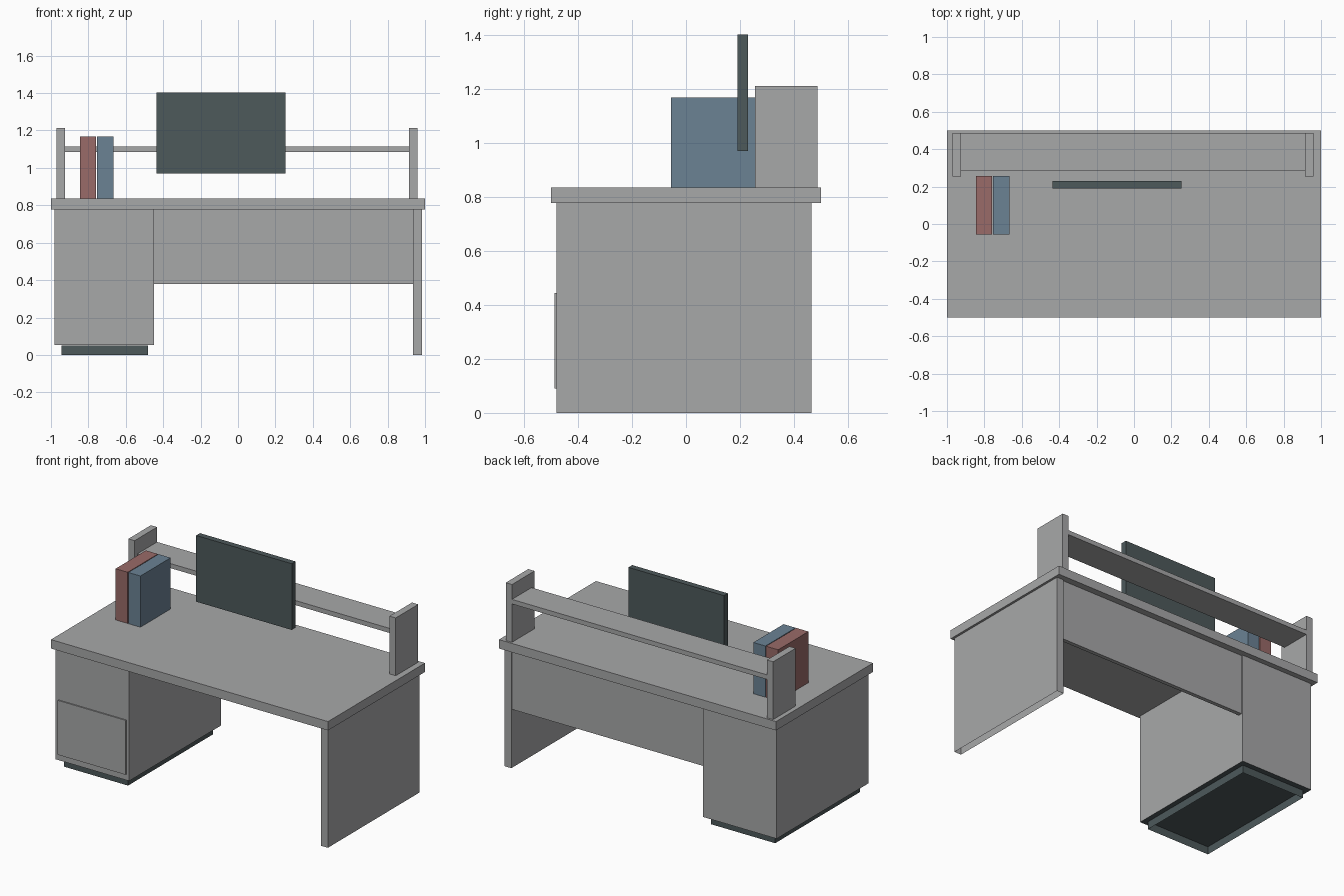
import bpy
import bmesh

default = bpy.data.objects.get("Cube")
if default:
    bpy.data.objects.remove(default, do_unlink=True)


def material(name, rgb):
    m = bpy.data.materials.new(name)
    m.use_nodes = True
    m.diffuse_color = (*rgb, 1)
    m.node_tree.nodes["Principled BSDF"].inputs["Base Color"].default_value = (*rgb, 1)
    return m


grey = material("laminate grey", (0.39, 0.393, 0.397))
dark = material("dark slate", (0.075, 0.1, 0.105))
blue = material("book blue", (0.147, 0.223, 0.296))
red = material("book red", (0.32, 0.145, 0.138))


def box(name, mat, x, y, z, open_bottom=False, bottom_mat=None):
    """Box from (min, max) ranges, optionally with an open or recoloured underside."""
    bm = bmesh.new()
    bmesh.ops.create_cube(bm, size=1)
    for v in bm.verts:
        v.co = [r[0] if c < 0 else r[1] for c, r in zip(v.co, (x, y, z))]
    bm.normal_update()
    under = [f for f in bm.faces if f.normal.z < -0.5]
    if bottom_mat:
        under[0].material_index = 1
    if open_bottom:
        bmesh.ops.delete(bm, geom=under, context="FACES_ONLY")
    mesh = bpy.data.meshes.new(name)
    bm.to_mesh(mesh)
    bm.free()
    mesh.materials.append(mat)
    if bottom_mat:
        mesh.materials.append(bottom_mat)
    obj = bpy.data.objects.new(name, mesh)
    bpy.context.collection.objects.link(obj)
    return obj


TOP = 0.835      # worktop surface
UNDER = 0.777    # worktop underside
DEPTH = (-0.48, 0.465)

# Desk body
box("worktop", grey, (-1, 1), (-0.5, 0.5), (UNDER, TOP))
box("side_panel", grey, (0.935, 0.985), DEPTH, (0, UNDER), open_bottom=True)
box("modesty_panel", grey, (-0.45, 0.935), (0.43, 0.456), (0.38, UNDER))

# Drawer pedestal on a recessed hollow plinth
box("pedestal", grey, (-0.98, -0.45), DEPTH, (0.052, UNDER), bottom_mat=dark)
box("drawer_front", grey, (-0.96, -0.47), (-0.488, -0.48), (0.09, 0.445))
box("plinth", dark, (-0.945, -0.482), (-0.445, 0.43), (0, 0.051), open_bottom=True)

# Raised shelf between two uprights
for side, x in (("right", -0.97), ("left", 0.915)):
    box(side + "_upright", grey, (x, x + 0.045), (0.255, 0.487), (TOP, 1.212))
box("shelf", grey, (-0.925, 0.915), (0.285, 0.487), (1.085, 1.115))

# Items on the desk
box("screen", dark, (-0.435, 0.255), (0.19, 0.229), (0.97, 1.402))
box("red_book", red, (-0.845, -0.758), (-0.055, 0.257), (TOP, 1.169))
box("blue_book", blue, (-0.753, -0.666), (-0.055, 0.257), (TOP, 1.169))
